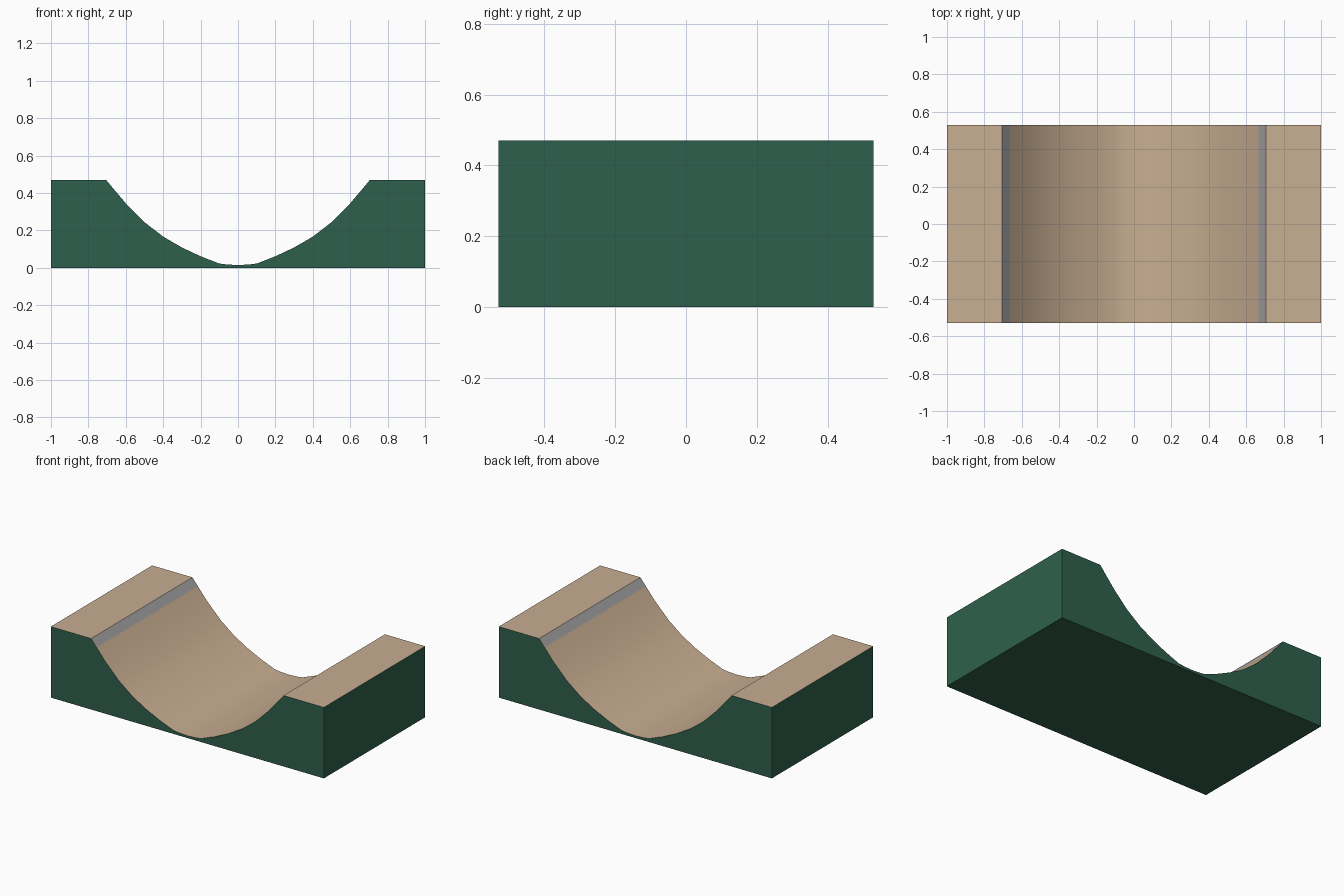
import bpy, bmesh, math

cube = bpy.data.objects.get("Cube")
if cube:
    bpy.data.objects.remove(cube, do_unlink=True)

HALF_LENGTH, HALF_WIDTH, HEIGHT = 1.0, 0.53, 0.47
LIP, COPING_INNER = 0.705, 0.665


def make_material(name, color):
    mat = bpy.data.materials.new(name)
    mat.use_nodes = True
    mat.diffuse_color = (*color, 1)
    mat.node_tree.nodes["Principled BSDF"].inputs["Base Color"].default_value = (*color, 1)
    return mat


materials = [
    make_material("green sides", (0.028, 0.118, 0.072)),
    make_material("tan wood", (0.58, 0.425, 0.287)),
    make_material("grey coping", (0.37, 0.37, 0.38)),
]

# Half of the riding surface, from the deck edge down to the middle
half = [(HALF_LENGTH, HEIGHT), (LIP, HEIGHT), (COPING_INNER, 0.422),
        (0.6, 0.345), (0.5, 0.244), (0.4, 0.167), (0.3, 0.109),
        (0.2, 0.062), (0.1, 0.023), (0.06, 0.018)]
surface = half + [(0, 0.015)] + [(-x, z) for x, z in reversed(half)]
outline = [(-HALF_LENGTH, 0), (HALF_LENGTH, 0)] + surface

# Extrude the ramp cross-section across its width
bm = bmesh.new()
front = bm.faces.new([bm.verts.new((x, -HALF_WIDTH, z)) for x, z in outline])
extruded = bmesh.ops.extrude_face_region(bm, geom=[front], use_keep_orig=True)
moved = [v for v in extruded["geom"] if isinstance(v, bmesh.types.BMVert)]
bmesh.ops.translate(bm, verts=moved, vec=(0, 2 * HALF_WIDTH, 0))
bmesh.ops.recalc_face_normals(bm, faces=bm.faces)

# Wood on everything facing up, coping on the strip beside each lip
for face in bm.faces:
    if face.normal.z > 0.1:
        x = abs(face.calc_center_median().x)
        face.material_index = 2 if COPING_INNER < x < LIP else 1

mesh = bpy.data.meshes.new("half_pipe_ramp")
bm.to_mesh(mesh)
bm.free()
for mat in materials:
    mesh.materials.append(mat)
ramp = bpy.data.objects.new("half_pipe_ramp", mesh)
bpy.context.collection.objects.link(ramp)

# Smooth curve with crisp deck and side edges
bpy.ops.object.select_all(action="DESELECT")
ramp.select_set(True)
bpy.context.view_layer.objects.active = ramp
bpy.ops.object.shade_smooth_by_angle(angle=math.radians(30))
